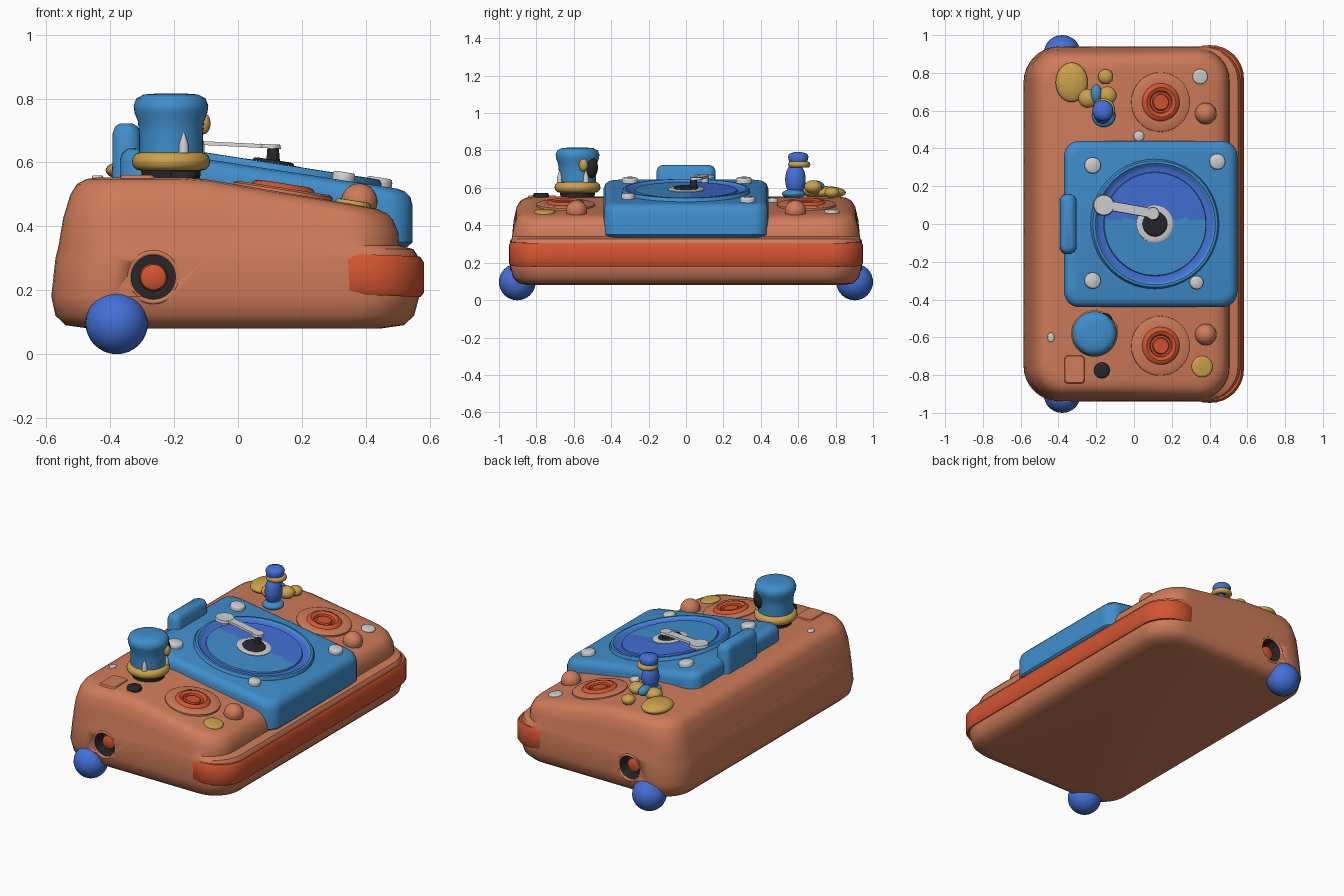
import bpy, bmesh, math
from mathutils import Matrix, Vector

cube = bpy.data.objects.get("Cube")
if cube:
    bpy.data.objects.remove(cube, do_unlink=True)


def material(name, rgb):
    m = bpy.data.materials.new(name)
    m.use_nodes = True
    m.diffuse_color = (*rgb, 1)
    m.node_tree.nodes["Principled BSDF"].inputs["Base Color"].default_value = (*rgb, 1)
    return m


ORANGE = material("clay orange", (0.62, 0.2, 0.1))
RED = material("red orange", (0.65, 0.09, 0.03))
SKY = material("sky blue", (0.05, 0.27, 0.6))
ROYAL = material("royal blue", (0.055, 0.16, 0.68))
YELLOW = material("mustard", (0.6, 0.36, 0.07))
WHITE = material("pale grey", (0.62, 0.62, 0.62))
BLACK = material("charcoal", (0.02, 0.02, 0.025))
TILT = 0.155


def finish(name, bm, mats, matrix=Matrix(), angle=40):
    bmesh.ops.recalc_face_normals(bm, faces=bm.faces)
    me = bpy.data.meshes.new(name)
    bm.to_mesh(me)
    bm.free()
    ob = bpy.data.objects.new(name, me)
    bpy.context.collection.objects.link(ob)
    for m in mats:
        me.materials.append(m)
    ob.matrix_world = matrix
    bpy.ops.object.select_all(action="DESELECT")
    ob.select_set(True)
    bpy.context.view_layer.objects.active = ob
    bpy.ops.object.shade_smooth_by_angle(angle=math.radians(angle))
    return ob


def place(x, y, z, tilt=0.0):
    return Matrix.Translation((x, y, z)) @ Matrix.Rotation(tilt, 4, "Y")


def rounded_ring(x0, x1, hy, r, sides=8, steps=8):
    """Rounded rectangle outline with subdivided straight sides."""
    cx, hx = (x0 + x1) / 2, (x1 - x0) / 2
    r = min(r, hx * 0.98, hy * 0.98)
    corners = []
    for i, (sx, sy) in enumerate([(1, 1), (-1, 1), (-1, -1), (1, -1)]):
        centre = Vector((cx + sx * (hx - r), sy * (hy - r)))
        corners.append([centre + r * Vector((math.cos(a), math.sin(a)))
                        for a in [(i + k / steps) * math.pi / 2 for k in range(steps + 1)]])
    ring = []
    for i, c in enumerate(corners):
        ring += c
        ring += [c[-1].lerp(corners[(i + 1) % 4][0], k / sides) for k in range(1, sides)]
    return ring


def loft(name, rings, mat, height=lambda x, z: z, matrix=Matrix(), angle=40):
    """Skin of rounded rectangles given as (z, x0, x1, half_y, radius)."""
    bm = bmesh.new()
    loops = [[bm.verts.new((p.x, p.y, height(p.x, z))) for p in rounded_ring(x0, x1, hy, r)]
             for z, x0, x1, hy, r in rings]
    n = len(loops[0])
    for a, b in zip(loops, loops[1:]):
        for i in range(n):
            bm.faces.new((a[i], a[(i + 1) % n], b[(i + 1) % n], b[i]))
    bm.faces.new(loops[0])
    bm.faces.new(loops[-1])
    return finish(name, bm, [mat], matrix, angle)


def lathe(name, profile, mats, matrix, n=40, angle=40, rule=None):
    """Spin (radius, z, material) points; each material colours the next band."""
    bm = bmesh.new()
    loops = [[bm.verts.new((r * math.cos(t * math.tau / n), r * math.sin(t * math.tau / n), z))
              for t in range(n)] for r, z, _ in profile]
    for a, b, p in zip(loops, loops[1:], profile):
        for i in range(n):
            f = bm.faces.new((a[i], a[(i + 1) % n], b[(i + 1) % n], b[i]))
            f.material_index = p[2]
    bm.faces.new(loops[0])
    bm.faces.new(loops[-1]).material_index = profile[-1][2]
    if rule:
        for f in bm.faces:
            f.material_index = rule(f)
    return finish(name, bm, mats, matrix, angle)


def disc(name, mat, x, y, z, r, h, tilt=TILT, sy=1.0):
    prof = [(r, -0.02, 0), (r, h * 0.5, 0), (r * 0.94, h * 0.85, 0), (r * 0.8, h, 0)]
    return lathe(name, prof, [mat], place(x, y, z, tilt) @ Matrix.Diagonal((1, sy, 1, 1)), 28, 60)


def ball(name, mat, x, y, z, sx, sy=None, sz=None):
    bm = bmesh.new()
    bmesh.ops.create_uvsphere(bm, u_segments=28, v_segments=16, radius=1)
    scale = Matrix.Diagonal((sx, sy or sx, sz or sx, 1))
    return finish(name, bm, [mat], Matrix.Translation((x, y, z)) @ scale)


def torus(name, mat, matrix, big, small, n=36, k=12):
    bm = bmesh.new()
    v = [[bm.verts.new(((big + small * math.cos(b)) * math.cos(a),
                        (big + small * math.cos(b)) * math.sin(a), small * math.sin(b)))
          for b in [j * math.tau / k for j in range(k)]] for a in [i * math.tau / n for i in range(n)]]
    for i in range(n):
        for j in range(k):
            bm.faces.new((v[i][j], v[i - 1][j], v[i - 1][j - 1], v[i][j - 1]))
    return finish(name, bm, [mat], matrix)


# Case with a sloping top and a step above the bumper
def case_top(x):
    return min(0.553, 0.53 - 0.17 * x)


def case_height(x, z):
    return z if z <= 0.34 else 0.34 + (z - 0.34) / 0.2 * (case_top(x) - 0.34)


body = loft("case", [
    (0.08, -0.47, 0.45, 0.84, 0.14), (0.09, -0.54, 0.52, 0.895, 0.16),
    (0.12, -0.572, 0.552, 0.925, 0.18), (0.18, -0.585, 0.568, 0.94, 0.19),
    (0.3, -0.572, 0.568, 0.938, 0.19), (0.328, -0.565, 0.55, 0.933, 0.18),
    (0.34, -0.562, 0.505, 0.93, 0.17), (0.42, -0.548, 0.502, 0.922, 0.16),
    (0.49, -0.525, 0.485, 0.905, 0.15), (0.52, -0.505, 0.468, 0.885, 0.14),
    (0.535, -0.475, 0.44, 0.855, 0.12), (0.54, -0.44, 0.41, 0.82, 0.1),
    (0.54, -0.43, 0.40, 0.01, 0.005)], ORANGE, case_height)

# Round side sockets
for side in (-1, 1):
    turn = Matrix.Translation((-0.265, side * 0.94, 0.24)) @ Matrix.Rotation(-side * math.pi / 2, 4, "X")
    cutter = lathe("socket_cutter", [(0.07, -0.09, 0), (0.076, 0.06, 0)], [BLACK], turn)
    cutter.hide_render = True
    mod = body.modifiers.new("socket", "BOOLEAN")
    mod.operation, mod.object, mod.solver = "DIFFERENCE", cutter, "EXACT"
    mod.material_mode = "TRANSFER"
    bpy.context.view_layer.objects.active = body
    bpy.ops.object.modifier_apply(modifier=mod.name)
    bpy.data.objects.remove(cutter, do_unlink=True)
    torus("socket_rim", ORANGE, turn @ Matrix.Translation((0, 0, -0.008)), 0.077, 0.008)
    lathe("socket_plug", [(0.045, -0.1, 0), (0.04, -0.045, 0), (0.034, -0.04, 0)], [RED], turn)
    ball("foot", ROYAL, -0.38, side * 0.902, 0.097, 0.098)

# Wrap-around bumper
loft("bumper", [(0.185, 0.235, 0.572, 0.938, 0.19), (0.198, 0.22, 0.582, 0.947, 0.2),
                (0.295, 0.22, 0.582, 0.947, 0.2), (0.312, 0.235, 0.57, 0.936, 0.19)],
     RED, lambda x, z: z + 0.04 * (0.4 - x))


# Raised turntable deck
def deck_height(x, z):
    return z if z < 0.4 else z - TILT * x


loft("deck", [(0.335, -0.35, 0.53, 0.42, 0.07), (0.35, -0.37, 0.547, 0.44, 0.08),
              (0.55, -0.37, 0.547, 0.44, 0.08), (0.575, -0.362, 0.54, 0.433, 0.08),
              (0.59, -0.345, 0.523, 0.415, 0.07), (0.595, -0.32, 0.5, 0.39, 0.05)], SKY, deck_height)


def on_deck(x, y, lift=0.0):
    return place(x, y, 0.595 - TILT * x + lift, TILT)


lathe("platter_rim", [(0.345, -0.02, 0), (0.343, 0.008, 0), (0.335, 0.019, 0), (0.322, 0.02, 0),
                      (0.312, 0.012, 1), (0.3, 0.004, 1), (0.275, 0.004, 1)], [SKY, ROYAL], on_deck(0.11, 0))
lathe("record", [(0.277, 0, 0), (0.272, 0.012, 0), (0.18, 0.013, 0), (0.1, 0.014, 0), (0.05, 0.014, 0)],
      [SKY, ROYAL], on_deck(0.11, 0), 64,
      rule=lambda f: int(f.calc_center_median().y > 0.03))
disc("record_label", WHITE, 0.11, 0, 0.591, 0.098, 0.008)
disc("spindle_base", BLACK, 0.11, 0, 0.594, 0.066, 0.014)
lathe("spindle", [(0.022, 0, 0), (0.018, 0.05, 0)], [BLACK], place(0.11, 0.04, 0.595))

# Tone arm
arm_angle = math.atan2(-0.05, 0.28)
arm = place(-0.02, 0.078, 0.656, 0.05) @ Matrix.Rotation(arm_angle, 4, "Z")
loft("tone_arm", [(-0.006, -0.14, 0.14, 0.026, 0.012), (0.006, -0.14, 0.14, 0.024, 0.012)], WHITE, matrix=arm)
lathe("tone_arm_pivot", [(0.056, -0.008, 0), (0.052, 0.008, 0)], [WHITE], place(-0.16, 0.1, 0.662, 0.05))
lathe("tone_arm_tip", [(0.035, -0.006, 0), (0.032, 0.007, 0)], [WHITE], place(0.1, 0.055, 0.65, 0.05))
lathe("tone_arm_post", [(0.02, -0.08, 0), (0.02, 0, 0)], [WHITE], place(-0.16, 0.1, 0.66))

# Deck buttons and rear handle
for x, y, r in ((-0.22, 0.31, 0.043), (-0.22, -0.3, 0.043), (0.44, 0.33, 0.042), (0.33, -0.31, 0.036)):
    disc("deck_button", WHITE, x, y, 0.595 - TILT * x, r, 0.026)
loft("rear_handle", [(0.48, -0.395, -0.3, 0.16, 0.04), (0.69, -0.393, -0.305, 0.158, 0.04),
                     (0.713, -0.385, -0.315, 0.148, 0.034), (0.722, -0.37, -0.33, 0.13, 0.02)], SKY)

# Dials and round knobs on both ends
for side in (-1, 1):
    at = place(0.14, side * 0.645, case_top(0.14), TILT)
    lathe("dial", [(0.16, -0.02, 0), (0.157, 0.008, 0), (0.145, 0.014, 0), (0.1, 0.014, 1), (0.092, 0.024, 1),
                   (0.078, 0.028, 1), (0.06, 0.02, 1), (0.055, 0.008, 1), (0.045, 0.008, 1),
                   (0.04, 0.018, 1)], [ORANGE, RED], at)
    ball("round_knob", ORANGE, 0.38, side * 0.585, 0.477, 0.057)

# Small controls along the top
disc("yellow_button", YELLOW, 0.36, -0.755, case_top(0.36), 0.056, 0.012)
disc("black_button", BLACK, -0.17, -0.775, 0.553, 0.042, 0.02, 0)
loft("square_key", [(0, -0.055, 0.055, 0.075, 0.02), (0.01, -0.05, 0.05, 0.07, 0.02)], ORANGE,
     matrix=place(-0.315, -0.77, 0.55))
disc("white_tab", WHITE, 0.35, 0.78, case_top(0.35), 0.04, 0.012)
disc("white_dot", WHITE, -0.44, -0.6, 0.547, 0.018, 0.012, 0, 1.4)
disc("white_chip", WHITE, 0.025, 0.465, 0.525, 0.028, 0.02)

# Large hatted figure
hat_at = place(-0.21, -0.58, 0.55)
lathe("figure_base", [(0.09, -0.01, 0), (0.095, 0.04, 0)], [BLACK], hat_at)
torus("hat_brim", YELLOW, hat_at @ Matrix.Translation((0, 0, 0.053)), 0.094, 0.029)
lathe("tall_hat", [(0.1, 0.05, 0), (0.1, 0.14, 0), (0.104, 0.18, 0), (0.114, 0.205, 0), (0.117, 0.228, 0),
                   (0.108, 0.251, 0), (0.085, 0.263, 0), (0.04, 0.266, 0)], [SKY], hat_at, angle=60)
ball("hat_face", BLACK, -0.155, -0.513, 0.71, 0.042, 0.042, 0.062)
ball("face_trim", YELLOW, -0.108, -0.548, 0.722, 0.022, 0.024, 0.034)
for x, y in ((-0.17, -0.675), (-0.12, -0.535)):
    lathe("white_fang", [(0.016, 0, 0), (0.014, 0.03, 0), (0.002, 0.065, 0)], [WHITE], place(x, y, 0.63))

# Small seated figure with yellow cushions
ball("small_feet", SKY, -0.16, 0.575, 0.568, 0.062, 0.062, 0.026)
ball("small_body", ROYAL, -0.165, 0.585, 0.645, 0.048, 0.055, 0.088)
torus("small_collar", YELLOW, place(-0.16, 0.605, 0.725), 0.043, 0.017)
lathe("small_cap", [(0.045, 0, 0), (0.05, 0.02, 0), (0.055, 0.042, 0), (0.047, 0.058, 0), (0.02, 0.066, 0)],
      [ROYAL], place(-0.165, 0.6, 0.725), 28, 60)
ball("small_arm", SKY, -0.2, 0.69, 0.61, 0.03, 0.05, 0.03)
ball("cushion", YELLOW, -0.33, 0.75, 0.575, 0.085, 0.105, 0.034)
for x, y, z, r in ((-0.15, 0.78, 0.575, 0.04), (-0.245, 0.665, 0.59, 0.05), (-0.14, 0.68, 0.605, 0.048)):
    ball("yellow_lump", YELLOW, x, y, z, r, r, r * 0.75)
